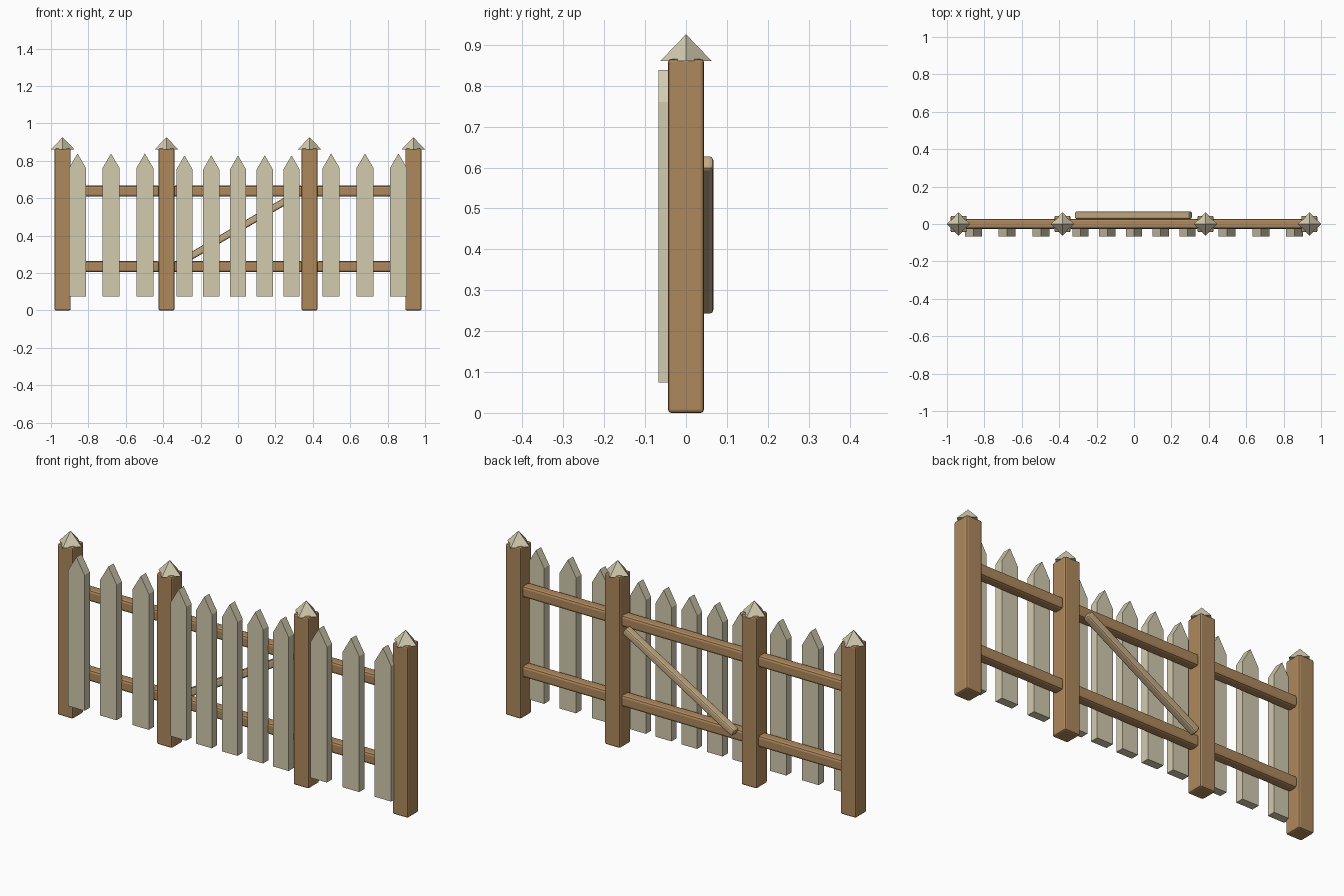
import bpy, bmesh, math

if "Cube" in bpy.data.objects:
    bpy.data.objects.remove(bpy.data.objects["Cube"])


def material(name, rgb):
    m = bpy.data.materials.new(name)
    m.diffuse_color = (*rgb, 1)
    m.use_nodes = True
    m.node_tree.nodes["Principled BSDF"].inputs["Base Color"].default_value = m.diffuse_color
    return m


BROWN = material("brown_wood", (0.43, 0.25, 0.11))
CREAM = material("cream_paint", (0.65, 0.60, 0.43))
TAN = material("tan_wood", (0.55, 0.40, 0.23))


def finish(name, bm, mat, loc, bevel=0):
    bmesh.ops.recalc_face_normals(bm, faces=bm.faces)
    me = bpy.data.meshes.new(name)
    bm.to_mesh(me)
    bm.free()
    me.materials.append(mat)
    ob = bpy.data.objects.new(name, me)
    ob.location = loc
    bpy.context.collection.objects.link(ob)
    if bevel:
        mod = ob.modifiers.new("soft_edges", 'BEVEL')
        mod.width, mod.segments = bevel, 2
    return ob


def box(name, size, loc, mat, bevel):
    bm = bmesh.new()
    bmesh.ops.create_cube(bm, size=1)
    bmesh.ops.scale(bm, vec=size, verts=bm.verts)
    return finish(name, bm, mat, loc, bevel)


def picket(name, x, width, bottom, shoulder, top):
    # pointed board: front outline extruded backwards
    w = width / 2
    outline = [(-w, bottom), (w, bottom), (w, shoulder), (0, top), (-w, shoulder)]
    bm = bmesh.new()
    face = bm.faces.new([bm.verts.new((px, -0.067, pz)) for px, pz in outline])
    ext = bmesh.ops.extrude_face_region(bm, geom=[face])
    verts = [g for g in ext["geom"] if isinstance(g, bmesh.types.BMVert)]
    bmesh.ops.translate(bm, vec=(0, 0.042, 0), verts=verts)
    return finish(name, bm, CREAM, (x, 0, 0))


# posts with pyramid caps turned by 45 degrees
POSTS = (-0.9375, -0.3825, 0.3825, 0.9375)
for x in POSTS:
    box("post", (0.086, 0.088, 0.866), (x, 0, 0.433), BROWN, 0.008)
    bm = bmesh.new()
    bmesh.ops.create_cone(bm, cap_ends=True, segments=4, radius1=0.0625,
                          radius2=0, depth=0.065)
    finish("post_cap", bm, CREAM, (x, 0, 0.8935))

# two rails in each bay between posts
for a, b in zip(POSTS, POSTS[1:]):
    for z in (0.234, 0.638):
        box("rail", (b - a - 0.07, 0.054, 0.058), ((a + b) / 2, 0.001, z), BROWN, 0.012)

# side panel pickets and gate pickets
for s in (-1, 1):
    for x in (0.498, 0.679, 0.858):
        picket("side_picket", s * x, 0.092, 0.074, 0.76, 0.839)
for i in range(-2, 3):
    picket("gate_picket", i * 0.143, 0.088, 0.075, 0.752, 0.829)

# diagonal gate brace on the back
brace = box("gate_brace", (0.71, 0.040, 0.038), (-0.003, 0.047, 0.435), TAN, 0.009)
brace.rotation_euler.y = -math.radians(30.3)
